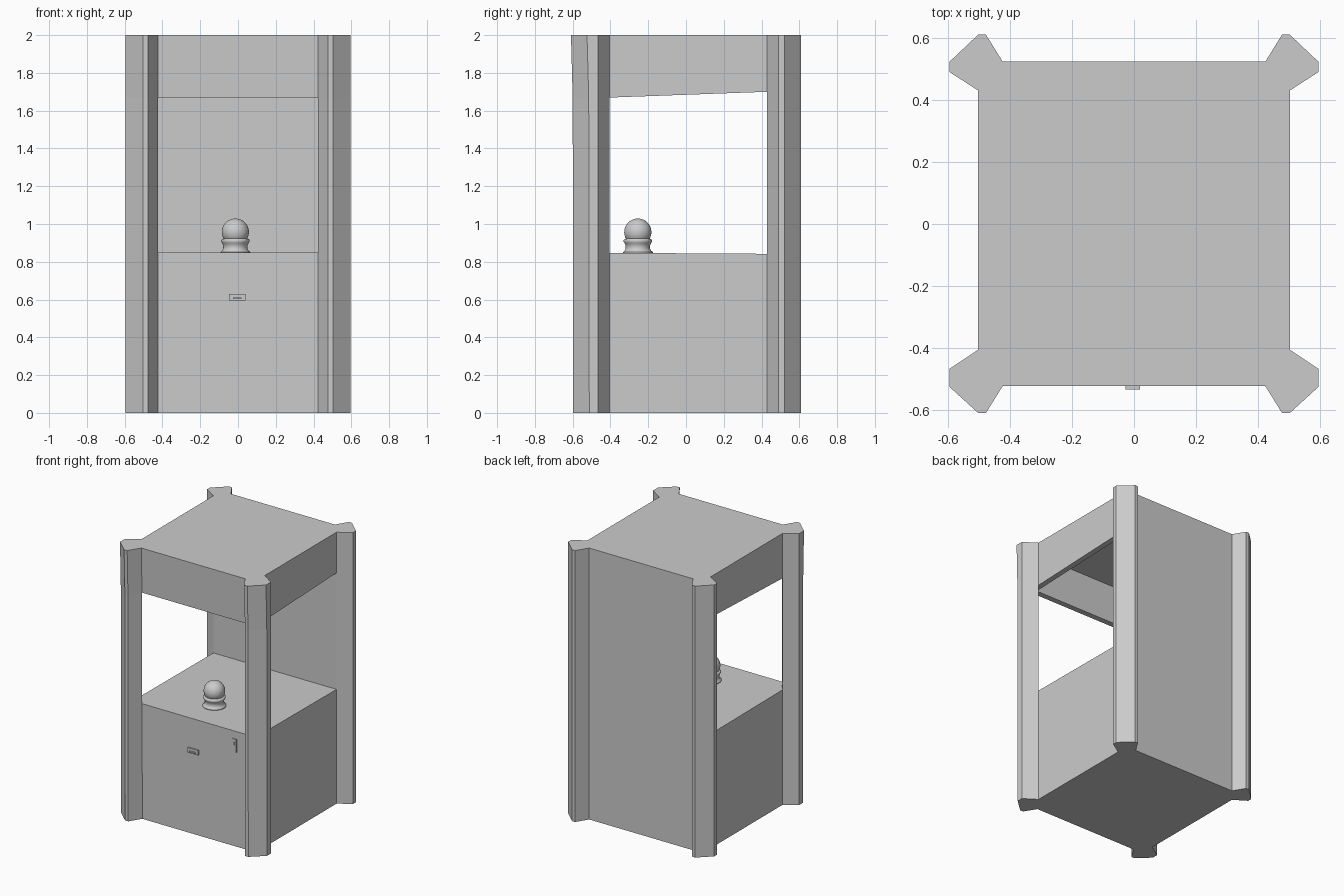
import bpy, bmesh, math

if "Cube" in bpy.data.objects:
    bpy.data.objects.remove(bpy.data.objects["Cube"])


def finish(name, bm):
    bmesh.ops.recalc_face_normals(bm, faces=bm.faces[:])
    me = bpy.data.meshes.new(name)
    bm.to_mesh(me)
    bm.free()
    ob = bpy.data.objects.new(name, me)
    bpy.context.collection.objects.link(ob)
    return ob


def loft(name, rings):
    """Bridge equal-length rings of points and cap both ends."""
    bm = bmesh.new()
    loops = [[bm.verts.new(p) for p in r] for r in rings]
    n = len(loops[0])
    for a, b in zip(loops, loops[1:]):
        for i in range(n):
            j = (i + 1) % n
            bm.faces.new((a[i], a[j], b[j], b[i]))
    bm.faces.new(loops[0])
    bm.faces.new(loops[-1])
    return finish(name, bm)


def side_prism(name, profile, x0, x1):
    """Extrude a (y, z) profile along x."""
    return loft(name, [[(x, y, z) for y, z in profile] for x in (x0, x1)])


def box(name, x0, x1, y0, y1, z0, z1):
    return side_prism(name, [(y0, z0), (y1, z0), (y1, z1), (y0, z1)], x0, x1)


W = 0.502       # half width of the cabinet
BREAK = 1.667   # height where the front starts leaning outwards
LEAN = 0.01

# Corner posts, front ones lean slightly at the top
front = [(0.423, -0.51), (0.477, -0.597), (0.502, -0.597),
         (0.595, -0.512), (0.595, -0.467), (W, -0.405)]
back = [(0.423, 0.523), (0.477, 0.61), (0.502, 0.61),
        (0.595, 0.522), (0.595, 0.49), (W, 0.43)]
for side, s in (("left", -1), ("right", 1)):
    rings = []
    for z, lean in ((0, 0), (BREAK, 0.003), (2, LEAN + 0.002)):
        rings.append([(s * x, y - (lean if y < -0.5 else 0), z) for x, y in front])
    loft("front_post_" + side, rings)
    loft("back_post_" + side, [[(s * x, y, z) for x, y in back] for z in (0, 2)])

# Lower cabinet with counter top, and full-height back wall
side_prism("lower_cabinet", [(-0.51, 0), (0.45, 0), (0.45, 0.842), (-0.51, 0.848)], -W, W)
box("back_wall", -W, W, 0.43, 0.523, 0, 2)

# Canopy: roof slab with hanging front and side panels, open below
side_prism("roof", [(-0.5205, 1.95), (0.45, 1.95), (0.45, 2), (-0.522, 2)], -W, W)
side_prism("canopy_front", [(-0.512, BREAK), (-0.47, BREAK), (-0.47, 1.95), (-0.5205, 1.95)], -W, W)
for side, s in (("left", -1), ("right", 1)):
    side_prism("canopy_side_" + side,
               [(-0.47, BREAK), (0.43, 1.7), (0.43, 1.95), (-0.47, 1.95)], s * W, s * (W - 0.04))

# Turned ball stand
BX, BY = -0.014, -0.255
profile = [(0.079, 0.843), (0.079, 0.851), (0.069, 0.860), (0.064, 0.873), (0.065, 0.887),
           (0.070, 0.898), (0.075, 0.906), (0.075, 0.915), (0.070, 0.921), (0.055, 0.924)]
N = 32
stand = loft("ball_stand", [[(BX + r * math.cos(2 * math.pi * i / N),
                              BY + r * math.sin(2 * math.pi * i / N), z) for i in range(N)]
                            for r, z in profile])

# Crystal ball
bpy.ops.mesh.primitive_uv_sphere_add(segments=32, ring_count=16, radius=0.072,
                                     location=(BX, BY, 0.957))
ball = bpy.context.object
ball.name = "crystal_ball"
for ob in (stand, ball):
    bpy.ops.object.select_all(action='DESELECT')
    ob.select_set(True)
    bpy.context.view_layer.objects.active = ob
    bpy.ops.object.shade_smooth_by_angle(angle=math.radians(40))

# Ticket slot plate with its protruding lip
box("slot_plate", -0.047, 0.04, -0.52, -0.5, 0.594, 0.63)
box("slot_lip", -0.027, 0.019, -0.533, -0.51, 0.602, 0.611)

# Coin plate with coin slot and two screws
box("coin_plate", 0.315, 0.347, -0.516, -0.5, 0.695, 0.792)
box("coin_slot", 0.328, 0.334, -0.522, -0.51, 0.752, 0.77)
for i, z in enumerate((0.708, 0.735)):
    box("coin_screw_%d" % i, 0.328, 0.334, -0.519, -0.51, z - 0.003, z + 0.003)
